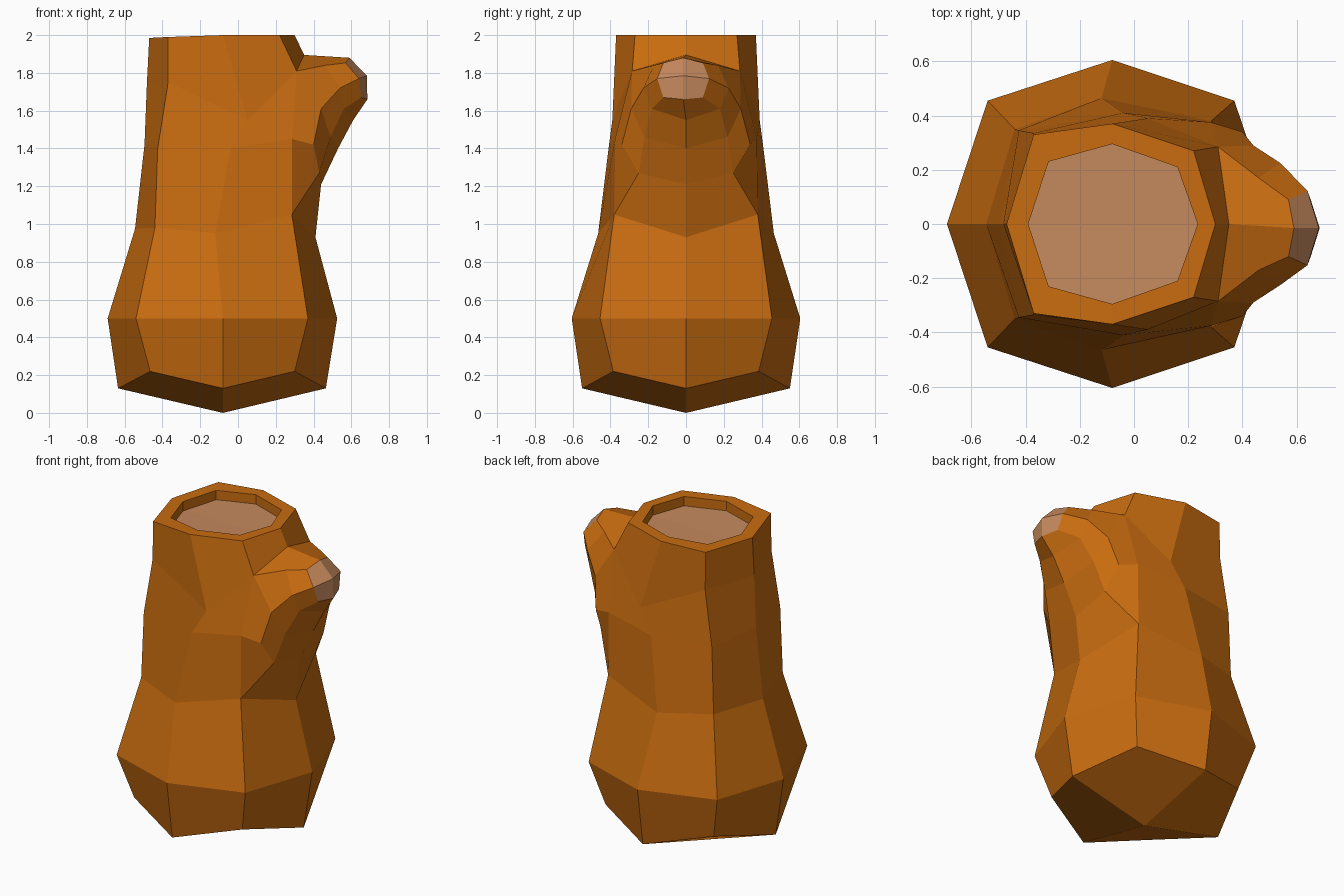
import bpy, bmesh

if "Cube" in bpy.data.objects:
    bpy.data.objects.remove(bpy.data.objects["Cube"])


def material(name, rgb):
    m = bpy.data.materials.new(name)
    m.diffuse_color = (*rgb, 1)
    m.use_nodes = True
    m.node_tree.nodes["Principled BSDF"].inputs["Base Color"].default_value = m.diffuse_color
    return m


bark = material("bark", (0.58, 0.15, 0.005))
wood = material("cut_wood", (0.56, 0.25, 0.11))


def mirrored(name, faces, mat, toward=None):
    """Build the front half from point loops, mirror it to the back and weld."""
    bm = bmesh.new()
    for f in faces:
        for s in (1, -1):
            loop = f if s == 1 else f[::-1]
            bm.faces.new([bm.verts.new((x, y * s, z)) for x, y, z in loop])
    bmesh.ops.remove_doubles(bm, verts=bm.verts, dist=0.0005)
    bmesh.ops.recalc_face_normals(bm, faces=bm.faces)
    bm.normal_update()
    # flip open parts that face the wrong way
    if toward is not None:
        if sum(f.normal[toward] for f in bm.faces) < 0:
            bmesh.ops.reverse_faces(bm, faces=bm.faces)
    # the branch tip leans slightly to the front
    for v in bm.verts:
        if v.co.x > 0.56 and v.co.z > 1.64:
            v.co.y -= 0.015
    me = bpy.data.meshes.new(name)
    bm.to_mesh(me)
    bm.free()
    me.materials.append(mat)
    ob = bpy.data.objects.new(name, me)
    bpy.context.collection.objects.link(ob)
    return ob


def band(a, b, cols):
    """Quads joining two neighbouring rows of points."""
    return [[a[k], a[k + 1], b[k + 1], b[k]] for k in cols]


# Trunk rows, each running from the left round the front to the right
base = (-0.08, 0, 0)
foot = [(-.635, 0, .13), (-.465, -.385, .22), (-.08, -.55, .13), (.3, -.385, .22), (.465, 0, .13)]
bulge = [(-.69, 0, .5), (-.54, -.455, .5), (-.08, -.605, .5), (.37, -.455, .5), (.525, 0, .5)]
waist = [(-.545, 0, .975), (-.44, -.35, .98), (-.12, -.465, .95), (.285, -.38, 1.05), (.41, 0, .93)]
chest = [(-.495, 0, 1.42), (-.425, -.345, 1.4), (-.04, -.41, 1.4), (.285, -.375, 1.45)]
neck = [(-.482, 0, 1.75), (-.37, -.335, 1.75), (.05, -.39, 1.55), (.31, -.285, 1.81), (.35, 0, 1.895)]
rim = [(-.47, 0, 1.985), (-.37, -.33, 1.99), (-.08, -.37, 2), (.22, -.27, 2), (.3, 0, 2)]
lip = [(-.39, 0, 1.985), (-.315, -.23, 1.99), (-.08, -.295, 2), (.16, -.21, 2), (.235, 0, 2)]
floor = [(x, y, z - 0.06) for x, y, z in lip]

# Branch rows, each running from the underside up the front to the top
root = [(.44, 0, 1.21), (.43, -.25, 1.27), (.40, -.34, 1.42)]
mid = [(.53, 0, 1.4), (.49, -.22, 1.46), (.44, -.29, 1.61)]
outer = [(.61, 0, 1.55), (.56, -.18, 1.61), (.54, -.225, 1.72), (.46, -.17, 1.84)]
tip = [(.685, 0, 1.66), (.652, -.105, 1.67), (.64, -.137, 1.77), (.57, -.105, 1.853), (.59, 0, 1.88)]
tip_mid = (.682, 0, 1.785)

# Trunk with its hollow rim
trunk = [[base, foot[0], foot[1], foot[2]], [base, foot[2], foot[3], foot[4]]]
trunk += band(foot, bulge, range(4)) + band(bulge, waist, range(4))
trunk += band(waist, chest, range(3)) + band(chest, neck, range(3))
trunk += band(neck, rim, range(4)) + band(rim, lip, range(4)) + band(lip, floor, range(4))
trunk += [[waist[3], waist[4], root[0], root[1]],
          [waist[3], root[1], root[2], chest[3]],
          [chest[3], root[2], mid[2], neck[3]]]
mirrored("trunk", trunk, bark)

# Branch stub
branch = band(root, mid, range(2)) + band(mid, outer, range(2)) + band(outer, tip, range(3))
branch += [[mid[2], outer[2], outer[3], neck[3]],
           [neck[3], outer[3], tip[3], tip[4], neck[4]]]
mirrored("branch", branch, bark, 0)

# Pale cut surfaces
mirrored("trunk_cut", [floor], wood, 2)
mirrored("branch_cut", [[tip[0], tip[1], tip[2], tip_mid],
                        [tip_mid, tip[2], tip[3], tip[4]]], wood, 0)
